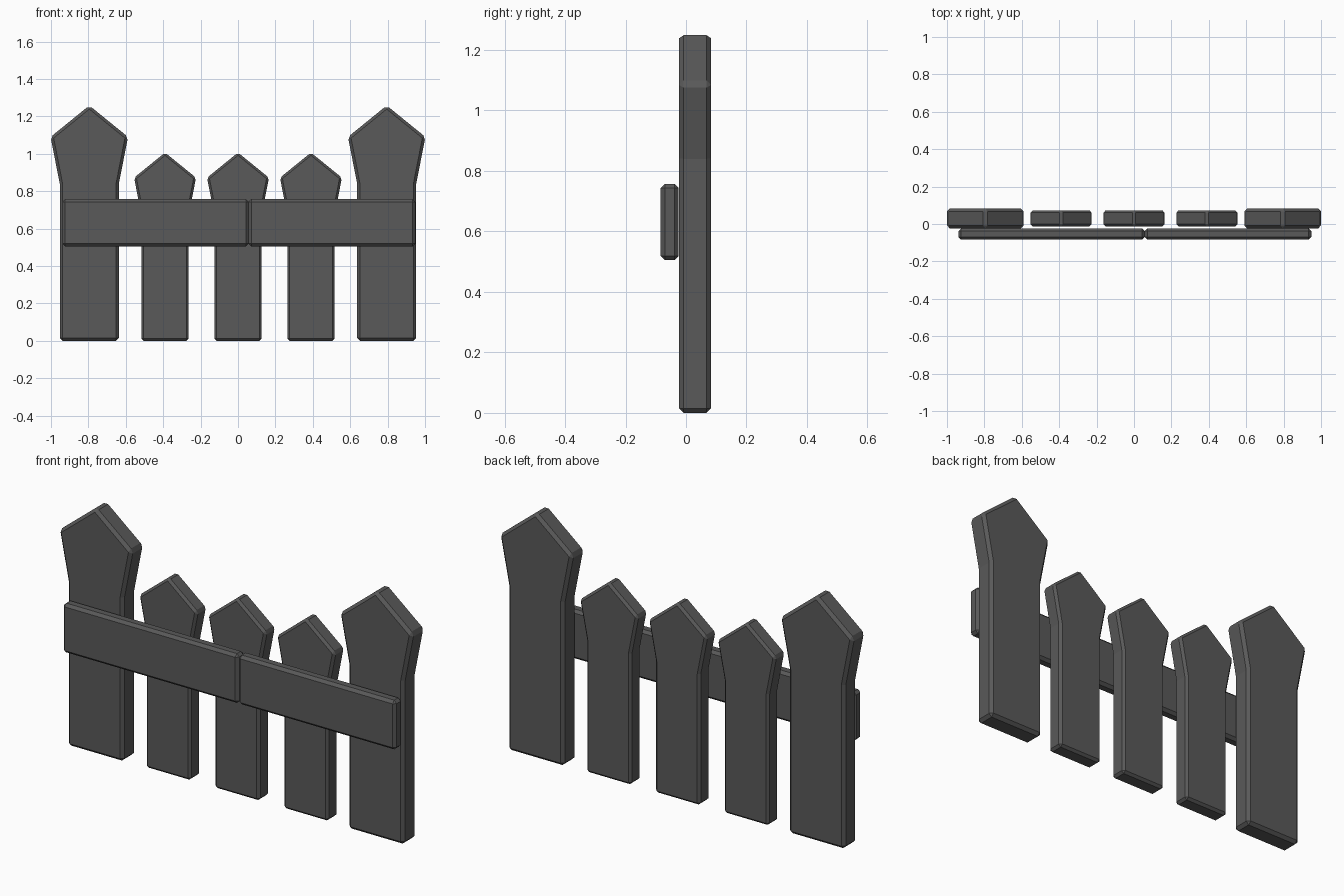
import bpy, bmesh

if "Cube" in bpy.data.objects:
    bpy.data.objects.remove(bpy.data.objects["Cube"])

mat = bpy.data.materials.new("dark_grey")
mat.diffuse_color = (0.1, 0.1, 0.1, 1)
mat.use_nodes = True
mat.node_tree.nodes["Principled BSDF"].inputs["Base Color"].default_value = mat.diffuse_color


def plank(name, profile, y0, y1, bevel):
    """Extrude an XZ outline from y0 to y1 and chamfer its sharp edges."""
    bm = bmesh.new()
    face = bm.faces.new([bm.verts.new((x, y0, z)) for x, z in profile])
    ext = bmesh.ops.extrude_face_region(bm, geom=[face])
    verts = [v for v in ext["geom"] if isinstance(v, bmesh.types.BMVert)]
    bmesh.ops.translate(bm, verts=verts, vec=(0, y1 - y0, 0))
    bmesh.ops.recalc_face_normals(bm, faces=bm.faces)
    mesh = bpy.data.meshes.new(name)
    bm.to_mesh(mesh)
    bm.free()
    mesh.materials.append(mat)
    obj = bpy.data.objects.new(name, mesh)
    bpy.context.collection.objects.link(obj)
    mod = obj.modifiers.new("chamfer", 'BEVEL')
    mod.width = bevel
    mod.segments = 1
    mod.limit_method = 'ANGLE'
    mod.angle_limit = 0.5  # leaves the shallow neck crease unbevelled
    return obj


# Pointed picket outline: straight body, flared head, peak
half = [(0.158, 0), (0.158, 0.84), (0.207, 1.09)]
outline = half + [(0, 1.258)] + [(-x, z) for x, z in reversed(half)]


def picket(name, cx, s):
    depth = 0.053 * s
    plank(name, [(cx + x * s, z * s) for x, z in outline],
          0.03 - depth, 0.03 + depth, 0.015 * s)


# Tall end posts and short pickets between them
for side, cx in (("left", -0.795), ("right", 0.795)):
    picket(side + "_end_post", cx, 1.0)
for side, cx in (("left", -0.39), ("middle", 0.0), ("right", 0.39)):
    picket(side + "_picket", cx, 0.8)

# Two front rails meeting near the middle
for side, x0, x1 in (("left", -0.938, 0.057), ("right", 0.057, 0.948)):
    plank(side + "_rail", [(x0, 0.505), (x1, 0.505), (x1, 0.757), (x0, 0.757)],
          -0.084, -0.024, 0.014)
